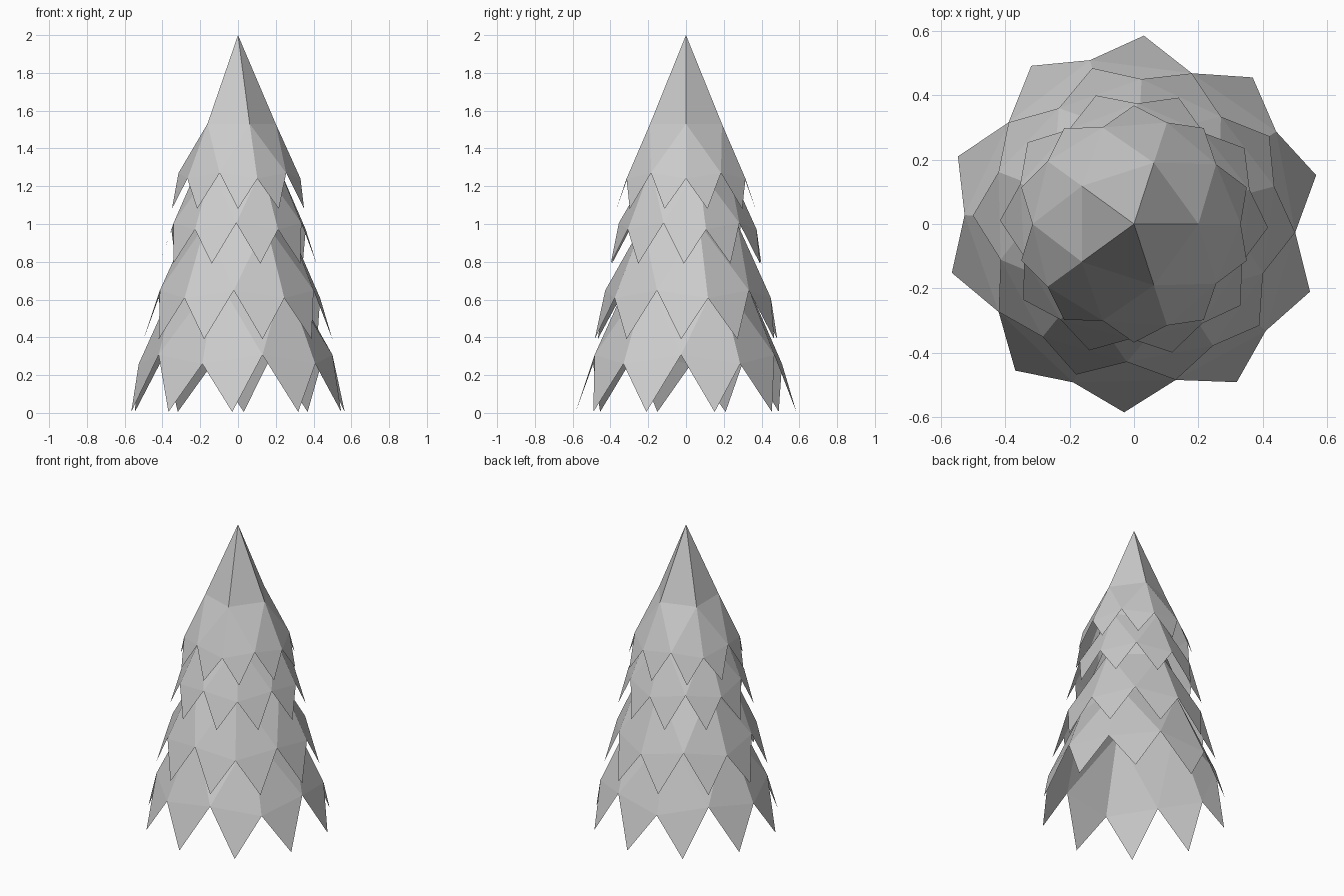
import bpy, bmesh
from math import cos, sin, radians

cube = bpy.data.objects.get("Cube")
if cube:
    bpy.data.objects.remove(cube)

grey = bpy.data.materials.new("plain grey")
grey.use_nodes = True
colour = (0.6, 0.6, 0.6, 1)
grey.diffuse_color = colour
grey.node_tree.nodes["Principled BSDF"].inputs["Base Color"].default_value = colour


def add_tier(name, size, tip_z, turn):
    """One open skirt of branches: pointed crown, shoulder, and ten hanging tips."""
    bm = bmesh.new()

    def point(radius, angle, height):
        a = radians(angle + turn)
        return bm.verts.new((size * radius * cos(a), size * radius * sin(a),
                             tip_z + size * height))

    apex = point(0, 0, 0.92)
    crown = [point(0.2, 72 * i, 0.45) for i in range(5)]
    # Notches alternate between the ridges and the flats of the crown
    notches = [point(0.315, 36 * i, 0.19) if i % 2 else point(0.331, 36 * i, 0.16)
               for i in range(10)]
    tips = [point(0.368, 36 * i + 18, 0) for i in range(10)]

    for i in range(5):
        a, b = crown[i], crown[(i + 1) % 5]
        left, mid, right = notches[2 * i], notches[2 * i + 1], notches[(2 * i + 2) % 10]
        for tri in ((apex, a, b), (a, left, mid), (a, mid, b), (b, mid, right)):
            bm.faces.new(tri)
    for i in range(10):
        bm.faces.new((notches[i], tips[i], notches[(i + 1) % 10]))

    mesh = bpy.data.meshes.new(name)
    bm.to_mesh(mesh)
    bm.free()
    mesh.materials.append(grey)
    bpy.context.collection.objects.link(bpy.data.objects.new(name, mesh))


# Four overlapping tiers, each larger and turned against the one above
add_tier("top_branches", 1.0, 1.08, 0)
add_tier("upper_branches", 1.13, 0.79, 16.5)
add_tier("lower_branches", 1.36, 0.39, 15)
add_tier("bottom_branches", 1.59, 0.005, 33)
